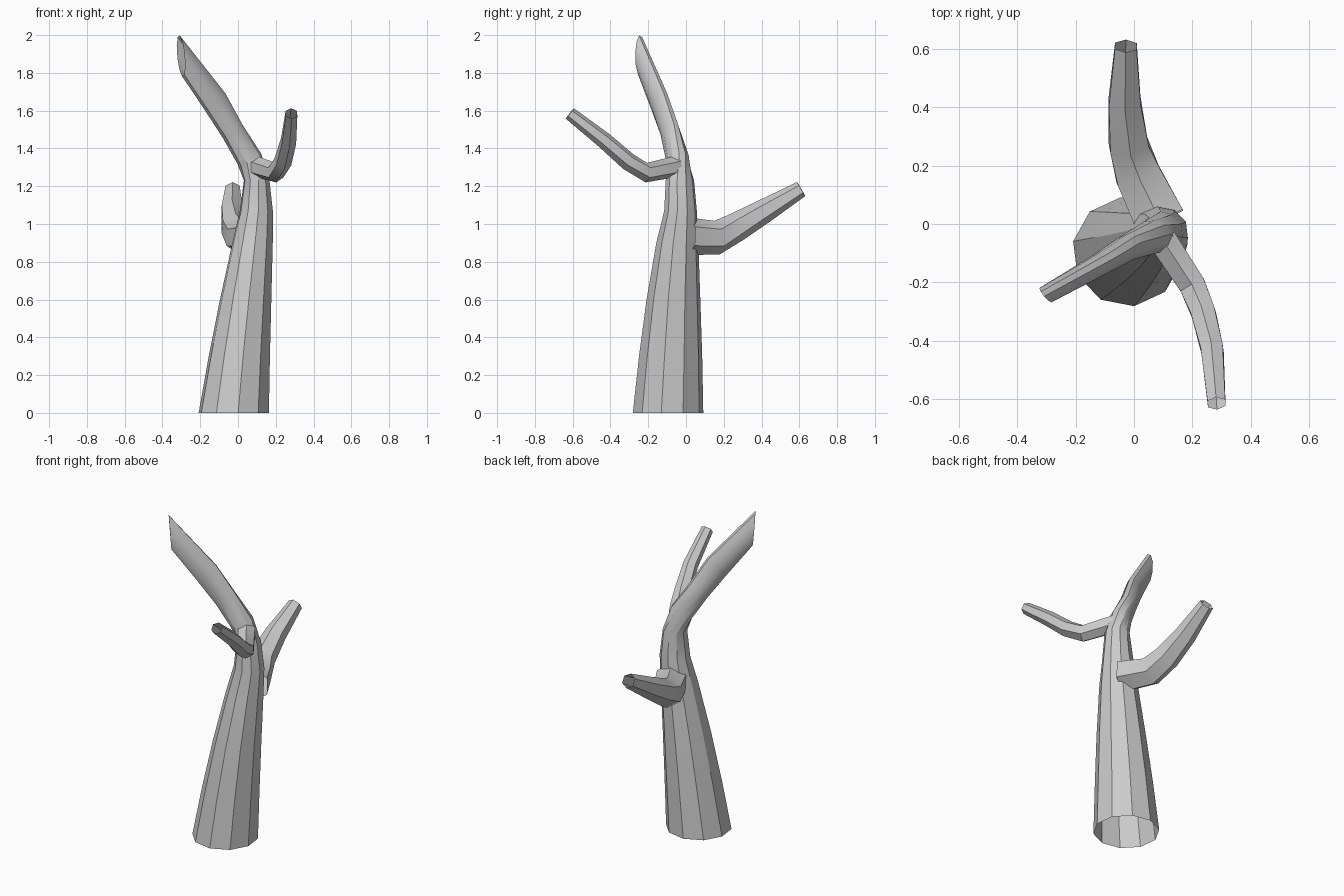
import bpy, math
from mathutils import Vector

if "Cube" in bpy.data.objects:
    bpy.data.objects.remove(bpy.data.objects["Cube"])


def loft(name, rings, sides, phase=0.0):
    """Open tube through rings given as (centre, u axis, v axis)."""
    verts, faces = [], []
    for c, u, v in rings:
        for i in range(sides):
            a = math.radians(phase) + math.tau * i / sides
            verts.append(Vector(c) + Vector(u) * math.cos(a) + Vector(v) * math.sin(a))
    for r in range(len(rings) - 1):
        for i in range(sides):
            a, b = r * sides + i, r * sides + (i + 1) % sides
            faces.append((a, b, b + sides, a + sides))
    mesh = bpy.data.meshes.new(name)
    mesh.from_pydata(verts, [], faces)
    ob = bpy.data.objects.new(name, mesh)
    bpy.context.collection.objects.link(ob)
    bpy.context.view_layer.objects.active = ob
    ob.select_set(True)
    bpy.ops.object.shade_smooth_by_angle(angle=math.radians(32))
    ob.select_set(False)
    return ob


def branch(name, path):
    """Six-sided tube along a path of (x, y, z, radius)."""
    pts = [Vector(p[:3]) for p in path]
    rings = []
    for i, p in enumerate(pts):
        t = (pts[min(i + 1, len(pts) - 1)] - pts[max(i - 1, 0)]).normalized()
        u = t.cross(Vector((0, 0, 1))).normalized()
        v = u.cross(t)
        # u x v points against the path, so flip u
        rings.append((p, -u * path[i][3], v * path[i][3]))
    return loft(name, rings, 6, 30)


# Trunk: level rings given as z, x range, y range
levels = [
    (0.00, -0.212, 0.167, -0.283, 0.093),
    (0.30, -0.158, 0.172, -0.25, 0.087),
    (0.60, -0.098, 0.179, -0.21, 0.077),
    (0.90, -0.032, 0.186, -0.158, 0.066),
    (1.07, 0.008, 0.186, -0.116, 0.058),
    (1.23, 0.030, 0.168, -0.108, 0.043),
]
rings = [(((x0 + x1) / 2, (y0 + y1) / 2, z), ((x1 - x0) / 2, 0, 0), (0, (y1 - y0) / 2, 0))
         for z, x0, x1, y0, y1 in levels]
# Leaning top of the trunk, ending in a steep slanted cut
rings += [
    ((0.060, -0.045, 1.345), (0.060, 0.020, 0.030), (-0.020, 0.055, 0.010)),
    ((-0.028, -0.085, 1.490), (0.048, 0.030, 0.037), (-0.022, 0.040, 0.000)),
    ((-0.120, -0.140, 1.645), (0.050, 0.030, 0.048), (-0.020, 0.034, 0.000)),
    ((-0.302, -0.243, 1.890), (-0.010, 0.000, 0.110), (-0.020, 0.026, 0.000)),
]
loft("trunk", rings, 10, -83)

# Side branches rooted inside the trunk
branch("front_branch", [
    (0.095, -0.05, 1.305, 0.056), (0.200, -0.210, 1.272, 0.052),
    (0.238, -0.305, 1.330, 0.048), (0.268, -0.43, 1.440, 0.044),
    (0.283, -0.615, 1.585, 0.035)])
branch("back_branch", [
    (0.09, 0.01, 0.935, 0.100), (0.015, 0.165, 0.928, 0.090),
    (-0.018, 0.270, 0.985, 0.077), (-0.032, 0.42, 1.072, 0.063),
    (-0.028, 0.61, 1.185, 0.043)])
